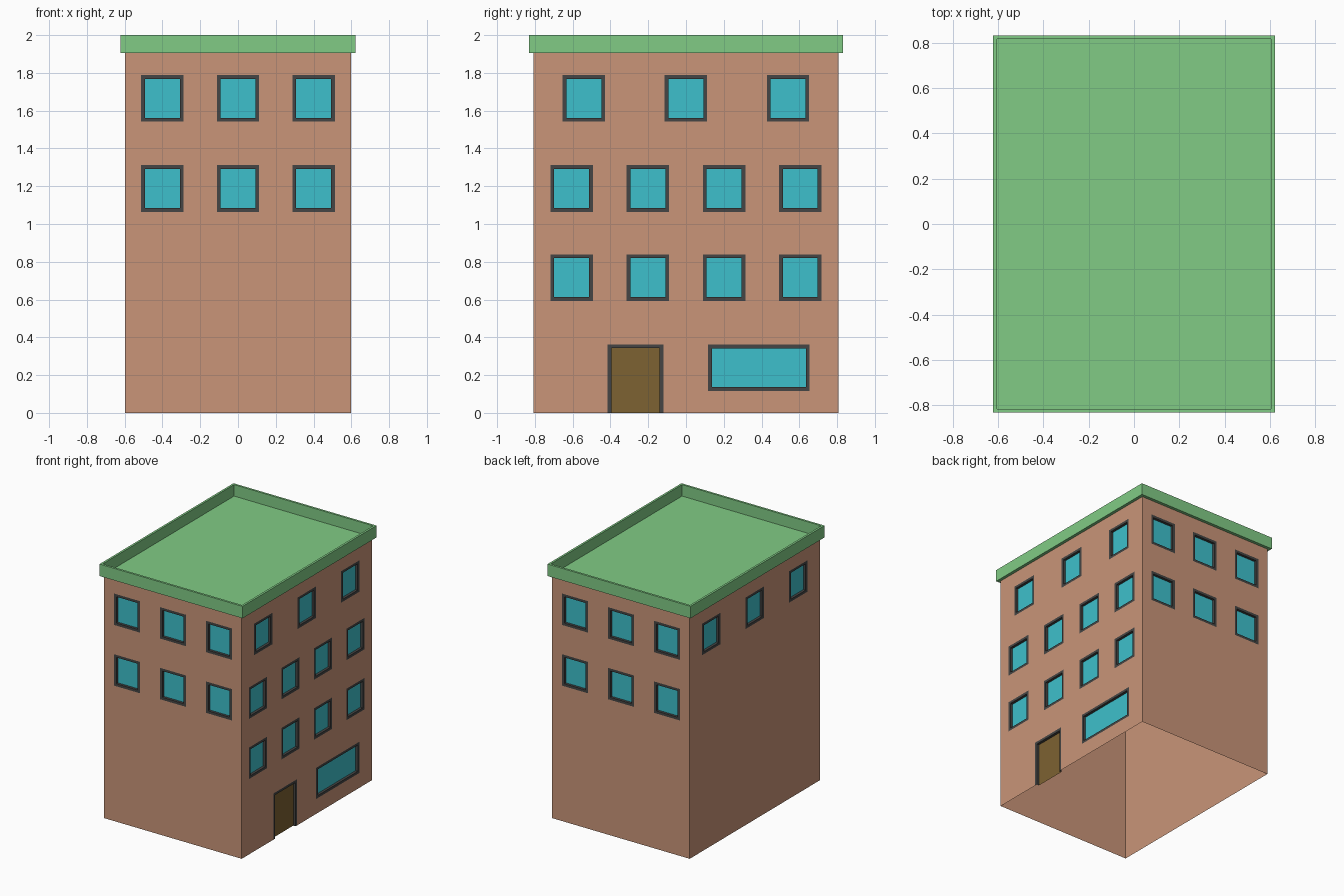
import bpy, bmesh
from math import radians
from mathutils import Matrix, Vector

if "Cube" in bpy.data.objects:
    bpy.data.objects.remove(bpy.data.objects["Cube"])

HX, HY, WALL_TOP = 0.598, 0.808, 1.906
BORDER, RECESS = 0.02, 0.02


def material(name, rgb):
    m = bpy.data.materials.new(name)
    m.diffuse_color = (*rgb, 1)
    m.use_nodes = True
    m.node_tree.nodes["Principled BSDF"].inputs["Base Color"].default_value = m.diffuse_color
    return m


BRICK = material("brick", (0.585, 0.30, 0.19))
GREEN = material("roof_green", (0.22, 0.60, 0.235))
GLASS = material("glass", (0.048, 0.527, 0.604))
DARK = material("frame_dark", (0.06, 0.06, 0.058))
WOOD = material("door_wood", (0.205, 0.122, 0.032))


def finish(name, bm, mat):
    bmesh.ops.remove_doubles(bm, verts=bm.verts, dist=1e-5)
    me = bpy.data.meshes.new(name)
    bm.to_mesh(me)
    bm.free()
    me.materials.append(mat)
    ob = bpy.data.objects.new(name, me)
    bpy.context.collection.objects.link(ob)


def face(bm, pts):
    bm.faces.new([bm.verts.new(p) for p in pts])


def rect(u0, u1, z0, z1, depth=0):
    """Rectangle in wall space: u runs along the wall, depth goes inward."""
    return [Vector((u, depth, z)) for u, z in ((u0, z0), (u1, z0), (u1, z1), (u0, z1))]


def window(u, z, w=0.225, h=0.247):
    return (u - w / 2, u + w / 2, z - h / 2, z + h / 2)


def build_side(side, angle, dist, half, windows, door=None):
    place = Matrix.Rotation(radians(angle), 4, 'Z') @ Matrix.Translation((0, -dist, 0))
    holes = windows + ([door] if door else [])
    wall, frames, panes, leaf = (bmesh.new() for _ in range(4))

    # wall surface, divided around the openings
    us = sorted({-half, half, *(round(v, 4) for o in holes for v in o[:2])})
    zs = sorted({0, WALL_TOP, *(round(v, 4) for o in holes for v in o[2:])})
    for u0, u1 in zip(us, us[1:]):
        for z0, z1 in zip(zs, zs[1:]):
            u, z = (u0 + u1) / 2, (z0 + z1) / 2
            if not any(o[0] < u < o[1] and o[2] < z < o[3] for o in holes):
                face(wall, rect(u0, u1, z0, z1))

    # flush frames with a reveal leading to the recessed pane
    for o in holes:
        is_door = o is door
        inner = (o[0] + BORDER, o[1] - BORDER, o[2] + (0 if is_door else BORDER), o[3] - BORDER)
        a, b, c = rect(*o), rect(*inner), rect(*inner, RECESS)
        for i in range(1 if is_door else 0, 4):
            j = (i + 1) % 4
            face(frames, (a[i], a[j], b[j], b[i]))
            face(frames, (b[i], b[j], c[j], c[i]))
        face(leaf if is_door else panes, c)

    for name, bm, mat in (("wall", wall, BRICK), ("window_frames", frames, DARK),
                          ("window_glass", panes, GLASS), ("door", leaf, WOOD)):
        if bm.faces:
            bm.transform(place)
            finish(f"{side}_{name}", bm, mat)
        else:
            bm.free()


# front and back: two rows of three windows
end_windows = [window(u, z) for z in (1.665, 1.188) for u in (-0.4, 0, 0.4)]
build_side("front", 0, HY, HX, end_windows)
build_side("back", 180, HY, HX, end_windows)

# long sides: top row on both, full street front on the right
top_row = [window(u, 1.665) for u in (-0.54, 0, 0.54)]
lower_rows = [window(u, z) for z in (1.188, 0.716) for u in (-0.605, -0.202, 0.202, 0.605)]
shop_window = (0.117, 0.655, 0.117, 0.362)
build_side("left", -90, HX, HY, top_row)
build_side("right", 90, HX, HY, top_row + lower_rows + [shop_window],
           door=(-0.415, -0.119, 0, 0.363))

# roof: overhanging parapet around a sunken deck
roof = bmesh.new()
profile = [(0, WALL_TOP), (0.024, WALL_TOP), (0.024, 2.0), (0.007, 2.0), (0.007, 1.91)]
loops = [rect(-HX - o, HX + o, -HY - o, HY + o) for o, _ in profile]
loops = [[Vector((p.x, p.z, z)) for p in loop] for loop, (_, z) in zip(loops, profile)]
for lo, hi in zip(loops, loops[1:]):
    for i in range(4):
        j = (i + 1) % 4
        face(roof, (lo[i], lo[j], hi[j], hi[i]))
face(roof, loops[-1])
finish("roof", roof, GREEN)
